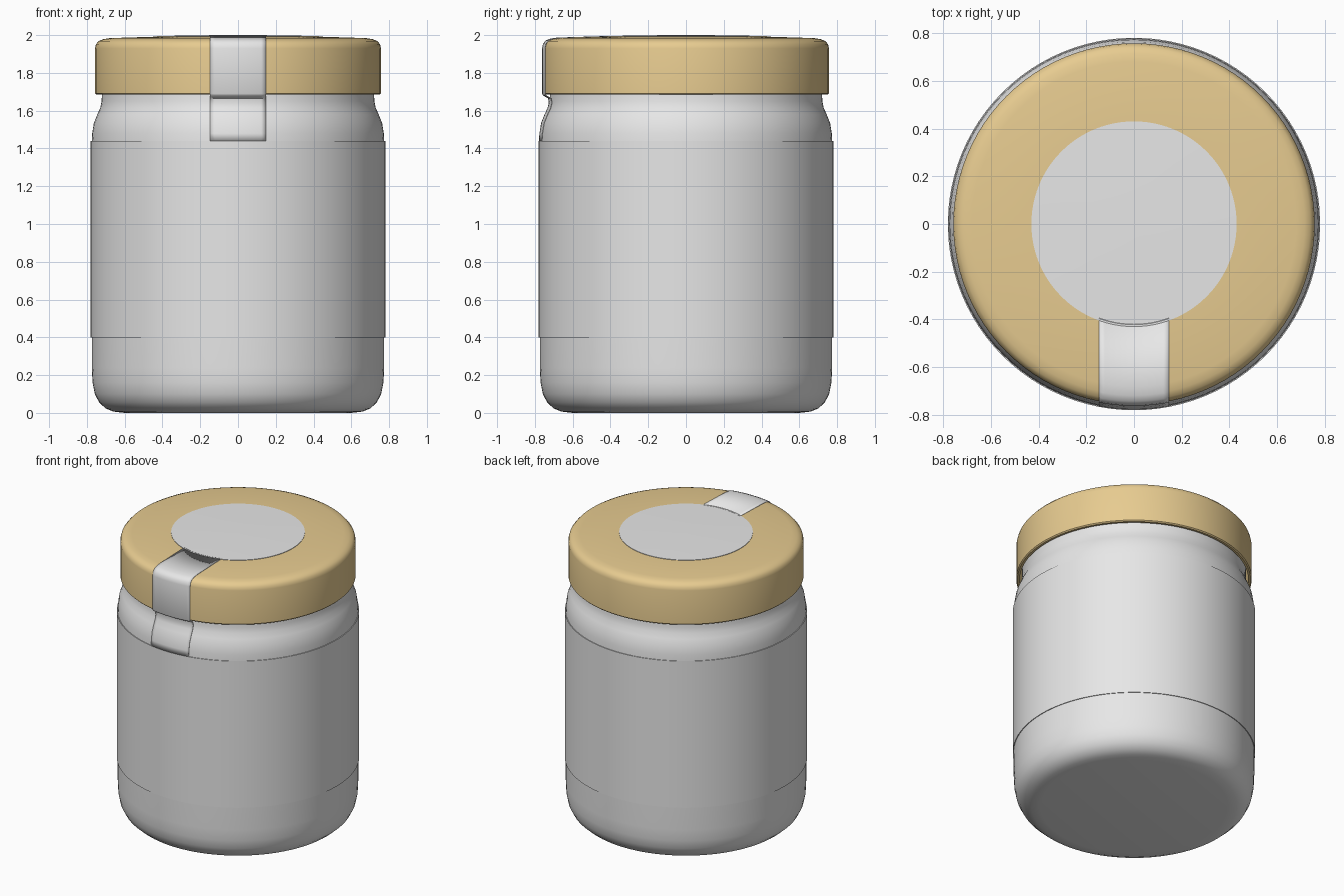
import bpy
import math

cube = bpy.data.objects.get("Cube")
if cube:
    bpy.data.objects.remove(cube, do_unlink=True)


def make_material(name, color):
    mat = bpy.data.materials.new(name)
    mat.use_nodes = True
    mat.diffuse_color = (*color, 1)
    mat.node_tree.nodes["Principled BSDF"].inputs["Base Color"].default_value = (*color, 1)
    return mat


white = make_material("pale_white", (0.8, 0.8, 0.8))
gold = make_material("soft_gold", (0.8, 0.6, 0.28))


def make_object(name, verts, faces, mat, angle=40):
    mesh = bpy.data.meshes.new(name)
    mesh.from_pydata(verts, [], faces)
    mesh.materials.append(mat)
    obj = bpy.data.objects.new(name, mesh)
    bpy.context.collection.objects.link(obj)
    bpy.ops.object.select_all(action="DESELECT")
    obj.select_set(True)
    bpy.context.view_layer.objects.active = obj
    bpy.ops.object.shade_smooth_by_angle(angle=math.radians(angle))
    return obj


def lathe(name, profile, mat, cap_start=False, cap_end=False, n=96):
    """Revolve (radius, z) points, listed upward along the outside, about z."""
    verts = [(r * math.cos(math.tau * i / n), r * math.sin(math.tau * i / n), z)
             for r, z in profile for i in range(n)]
    faces = []
    for row in range(len(profile) - 1):
        for i in range(n):
            a, b = row * n + i, row * n + (i + 1) % n
            faces.append((a, b, b + n, a + n))
    if cap_start:
        faces.append(tuple(reversed(range(n))))
    if cap_end:
        faces.append(tuple(range(len(verts) - n, len(verts))))
    return make_object(name, verts, faces, mat)


# Glass body with rounded foot, shoulder and neck
lathe("jar_body", [(0.6, 0), (0.66, 0.007), (0.7, 0.023), (0.735, 0.055), (0.758, 0.1),
                   (0.77, 0.16), (0.774, 0.24), (0.775, 1.42), (0.772, 1.48), (0.763, 1.535),
                   (0.745, 1.58), (0.729, 1.615), (0.722, 1.65), (0.72, 1.7), (0.72, 1.94)],
      white, cap_start=True, cap_end=True)

# Wrapped label
lathe("label", [(0.775, 0.4), (0.78, 0.4), (0.78, 1.44), (0.775, 1.44)], white)

# Lid with rolled edge and a shallow crown
lathe("lid", [(0.735, 1.9), (0.735, 1.685), (0.75, 1.685), (0.757, 1.692), (0.757, 1.93),
              (0.752, 1.952), (0.738, 1.968), (0.715, 1.978), (0.68, 1.984), (0.43, 1.992),
              (0.2, 1.996), (0.02, 1.997)], gold, cap_end=True)

# Round seal on the crown
lathe("seal_disc", [(0.43, 1.992), (0.43, 1.995), (0.2, 1.999), (0.02, 2.0)], white, cap_end=True)

# Seal strip that runs over the lid edge and down the neck to the label
path = [(0.42, 1.9952), (0.68, 1.987), (0.718, 1.982), (0.742, 1.972), (0.757, 1.955),
        (0.762, 1.93), (0.762, 1.69), (0.757, 1.68), (0.73, 1.665), (0.727, 1.64),
        (0.733, 1.615), (0.749, 1.58), (0.767, 1.535), (0.776, 1.48), (0.779, 1.44)]
half, cols = 0.147, 12
verts, faces = [], []
for r, z in path:
    for c in range(cols + 1):
        x = half * (2 * c / cols - 1)
        verts.append((x, -math.sqrt(r * r - x * x), z))
for row in range(len(path) - 1):
    for c in range(cols):
        a = row * (cols + 1) + c
        b = a + cols + 1
        faces.append((a, b, b + 1, a + 1))
strip = make_object("seal_strip", verts, faces, white)
paper = strip.modifiers.new("paper", "SOLIDIFY")
paper.thickness = 0.003
paper.offset = -1
